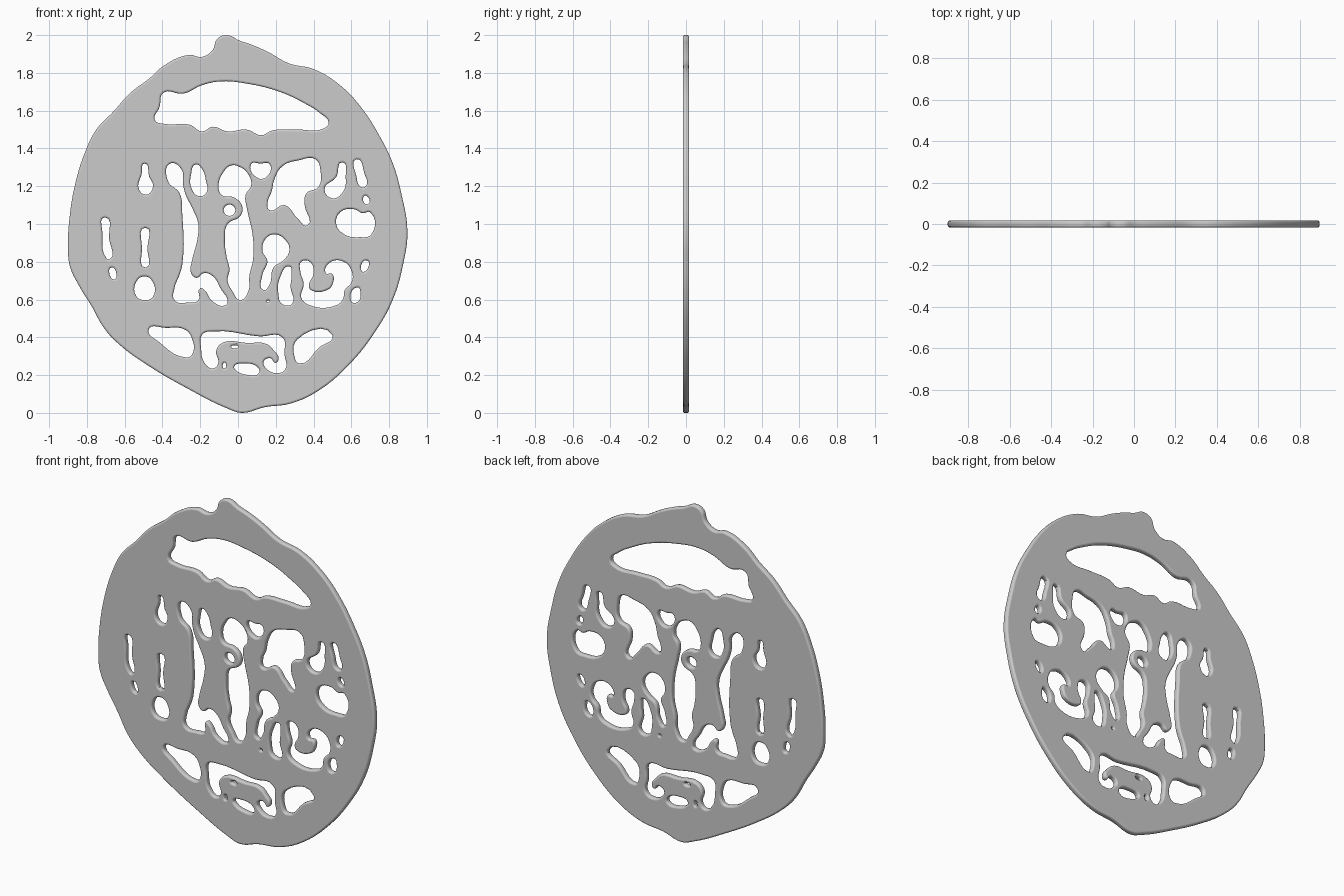
import bpy

# One flat curve holds the rim and all the piercings; it is filled and given rounded edges
cu = bpy.data.curves.new("pierced_disc", 'CURVE')
cu.dimensions = '2D'
cu.fill_mode = 'BOTH'
cu.resolution_u = 5
cu.extrude = 0.007
cu.bevel_depth = 0.010
cu.bevel_resolution = 2
cu.offset = -0.010


def loop(*v):
    """Add a closed smooth outline; x, z pairs in hundredths of a unit."""
    pts = list(zip(v[0::2], v[1::2]))
    sp = cu.splines.new('BEZIER')
    sp.bezier_points.add(len(pts) - 1)
    for bp, (x, z) in zip(sp.bezier_points, pts):
        bp.co = (x / 100, z / 100, 0)
        bp.handle_left_type = bp.handle_right_type = 'AUTO'
    sp.use_cyclic_u = True


def oval(x, z, rx, rz):
    loop(x - rx, z, x, z + rz, x + rx, z, x, z - rz)


# Wobbly outer rim with the nub on top
loop(-6, 200, 1, 197, 7, 195, 16, 191, 27, 185, 40, 182, 54, 173.5, 65, 162, 75, 146.5,
     82, 132, 86.5, 116, 89.7, 96, 87.5, 79, 82, 60, 72, 42, 59, 25.7, 43, 12, 28, 5,
     14, 3, 2, 0, -6, 2.5, -26, 12.5, -47, 24.7, -63, 36.3, -71, 45, -77.5, 56.5,
     -84, 67, -89, 77.5, -90, 87, -89, 105, -86, 122, -81, 138, -75, 150, -65.5, 160,
     -57.5, 169, -47, 177, -39, 184, -26, 189.5, -19, 188.5, -13.5, 192, -11, 198)

# Wide opening at the top
loop(-44, 155, -41.5, 162, -39.5, 169.5, -29, 169, -19, 173.5, -9, 175.5, 3.5, 174.5,
     22, 170, 35, 164, 43, 159, 48, 153.5, 45.7, 150.7, 31, 150, 18, 149.5, 12.5, 147,
     4.5, 150, -5.5, 149, -13.5, 151.5, -19, 149, -25.5, 152.5, -39, 153)

# Left-hand openings around the standing figures
loop(-49.5, 132, -47, 125, -45, 120, -48.5, 115.5, -52.5, 118.5, -51, 126.5)
loop(-70.5, 103.5, -71.7, 94.5, -70, 82.4, -68, 81.3, -68.2, 92)
loop(-67, 77, -68, 73.4, -65.3, 70.7, -64.3, 73)
loop(-49, 98, -50.8, 87, -49, 77, -48, 87)
loop(-53.5, 70, -49.5, 72.3, -45.5, 70, -45, 61.5, -49.5, 59.7, -54, 62)

# Tall opening left of the central figure
loop(-36, 132, -37, 122.5, -31, 116.5, -29.5, 105, -29.5, 78.5, -31, 73, -33.5, 66.5,
     -33.5, 59.5, -25.7, 58.5, -21, 59.5, -20, 66, -17.7, 65, -13.5, 59, -6.5, 57,
     -5.5, 59, -9, 65.5, -13.5, 72.5, -18, 74, -22, 71.5, -25, 74.5, -24.5, 80,
     -21.5, 92, -21, 100, -24.5, 109, -27.5, 115, -29, 120.5, -30, 129)
loop(-22.5, 131.5, -24.8, 126.5, -24.5, 118.5, -20.5, 114.7, -16.5, 117, -17, 123, -19, 129)

# Tall opening right of the central figure, and the gap inside its bent arm
loop(-3.5, 131, -8, 127, -10.3, 119.5, -8.5, 115.3, -2.5, 114.2, 2, 110, 1.5, 104.5,
     -5.5, 100, -7, 92, -6, 82.5, -4.5, 76, -5.5, 70, -3, 64.5, 1.3, 59.7, 5.5, 64.5,
     6, 72.5, 8, 81.5, 7.7, 94.5, 5, 107, 4, 115.3, 7, 120.5, 5, 127, 1.3, 130)
oval(-4.5, 107.3, 3.1, 3)

# Right-hand upper openings around the rider
loop(7, 131.7, 12, 132, 16.7, 131.7, 15.5, 125.3, 10.5, 124.3)
loop(19.3, 123.7, 23.5, 130.6, 32.5, 133.8, 41, 134.3, 43.7, 128, 42.5, 119.5,
     36.2, 116.3, 35.2, 110.5, 36.8, 99.3, 31.5, 103, 24.6, 110, 16.7, 107.3,
     15.7, 111.5, 17.7, 116.8)
loop(55.3, 132.7, 52, 124.8, 45.8, 118.4, 50, 113.6, 55.8, 117.4, 57, 125)
loop(62.7, 134.3, 62.7, 125.3, 65.3, 119.5, 68, 120.5, 67, 126.4)
loop(67, 115, 69, 114, 69.3, 110.8, 67, 111)
loop(54.2, 106.3, 61.6, 107.8, 66, 105.7, 70, 106.2, 70.6, 94.5, 64.3, 93, 56.3, 94.5, 52, 100)

# Openings between the animal's legs
loop(14.5, 92, 19.3, 94.5, 24.6, 92, 27.2, 86.1, 23.5, 80.3, 18.8, 77, 16.7, 68,
     13.5, 65, 13, 73.4, 15.6, 80.3, 13, 85.6)
loop(27.2, 77.6, 22.5, 72.3, 21.4, 62.8, 23.5, 57.5, 28.8, 58, 27.8, 66.5, 28.3, 73.4)
loop(33.5, 80, 38, 80, 40, 74, 37.5, 67, 39, 64.8, 48, 65.5, 50, 68, 50, 73.5,
     46.5, 74, 48.5, 79.5, 56, 80, 60.5, 74, 60, 69, 56.5, 65, 55.5, 60, 52, 57,
     38, 57, 33.5, 61, 34.8, 68, 33, 75)
loop(68.3, 80.8, 65.5, 75, 68, 75.5)
loop(63.2, 66.5, 60, 59, 63, 58.5, 64.8, 64)
oval(16, 59, 0.6, 0.6)

# Bottom panels: two corner openings and the middle one around a small animal
loop(-47.3, 44.2, -38, 45, -28.3, 44.2, -24.6, 40, -24.6, 30.5, -27.8, 29.4, -41.5, 37.3)
loop(31.5, 39, 50, 41, 43, 34.7, 32.5, 26.2, 30, 29.4)
loop(-18.8, 41.6, -12.5, 43.2, 11.4, 40.5, 23.5, 40, 24.6, 31, 25, 23, 20, 21, 15, 23.5,
     13.5, 27, 17, 29, 20, 26.5, 21.5, 29, 19, 33, 15, 36.5, 5, 37, -8, 37.2,
     -11.5, 33, -10.5, 26, -13.5, 23.5, -18, 27, -19.5, 34)
loop(-2, 24.5, 3, 26.2, 11, 23.5, 11, 21, 4, 20.3, -1, 22.5)
oval(-1.8, 35, 1.8, 0.8)
oval(-7.2, 25, 0.9, 1.6)

# Stand the disc upright and turn it into a smooth mesh
disc = bpy.data.objects.new("pierced_disc", cu)
bpy.context.collection.objects.link(disc)
disc.rotation_euler.x = 1.570796
bpy.context.view_layer.objects.active = disc
disc.select_set(True)
bpy.ops.object.convert(target='MESH')
bpy.ops.object.shade_smooth_by_angle(angle=0.7)
